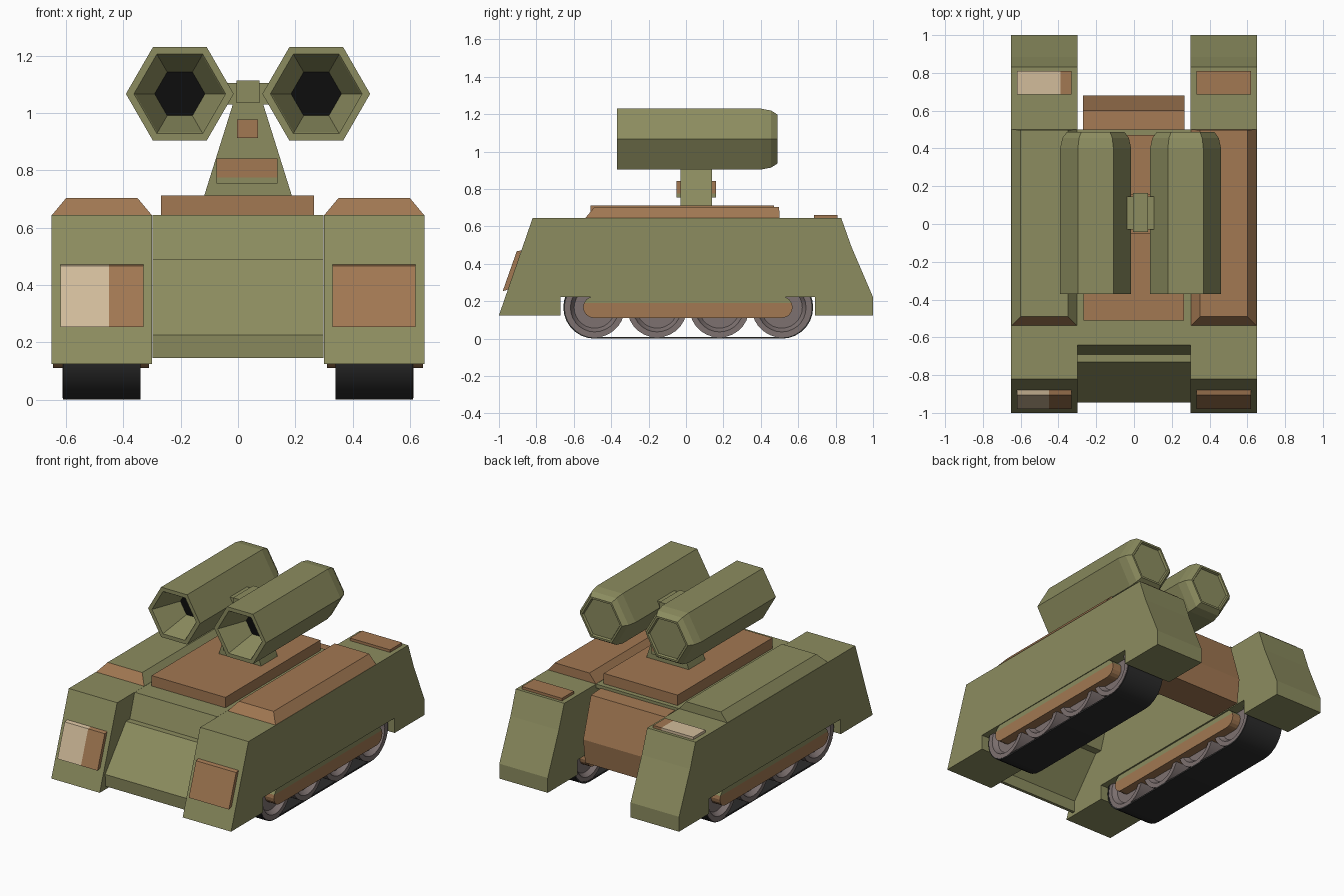
import bpy, bmesh, math
from mathutils import Vector

if "Cube" in bpy.data.objects:
    bpy.data.objects.remove(bpy.data.objects["Cube"])


def mat(name, r, g, b):
    m = bpy.data.materials.new(name)
    m.diffuse_color = (r, g, b, 1)
    m.use_nodes = True
    m.node_tree.nodes["Principled BSDF"].inputs["Base Color"].default_value = m.diffuse_color
    return m


green = mat("olive_green", 0.263, 0.265, 0.115)
brown = mat("rust_brown", 0.36, 0.188, 0.085)
beige = mat("pale_beige", 0.644, 0.503, 0.328)
black = mat("bore_black", 0.004, 0.004, 0.004)
rubber = mat("tread_black", 0.025, 0.025, 0.025)
grey = mat("wheel_grey", 0.205, 0.165, 0.162)


def finish(name, bm, mats, rule=None, smooth=False):
    bmesh.ops.recalc_face_normals(bm, faces=bm.faces)
    if rule:
        for f in bm.faces:
            f.material_index = rule(f)
    me = bpy.data.meshes.new(name)
    bm.to_mesh(me)
    bm.free()
    ob = bpy.data.objects.new(name, me)
    bpy.context.collection.objects.link(ob)
    for m in mats:
        me.materials.append(m)
    if smooth:
        bpy.ops.object.select_all(action='DESELECT')
        ob.select_set(True)
        bpy.context.view_layer.objects.active = ob
        bpy.ops.object.shade_smooth_by_angle(angle=math.radians(30))
    return ob


def prism_mesh(profile, x0, x1):
    """Extrude a (y, z) profile along x."""
    bm = bmesh.new()
    a = [bm.verts.new((x0, y, z)) for y, z in profile]
    b = [bm.verts.new((x1, y, z)) for y, z in profile]
    bm.faces.new(a)
    bm.faces.new(b[::-1])
    n = len(a)
    for i in range(n):
        j = (i + 1) % n
        bm.faces.new((a[i], b[i], b[j], a[j]))
    return bm


def prism(name, profile, x0, x1, m):
    return finish(name, prism_mesh(profile, x0, x1), [m])


def frustum(name, bottom, top, mats, rule=None):
    """Block between two rectangles (x0, x1, y0, y1, z)."""
    bm = bmesh.new()
    vs = []
    for x0, x1, y0, y1, z in (bottom, top):
        vs.append([bm.verts.new(p) for p in ((x0, y0, z), (x1, y0, z), (x1, y1, z), (x0, y1, z))])
    a, b = vs
    bm.faces.new(a[::-1])
    bm.faces.new(b)
    for i in range(4):
        j = (i + 1) % 4
        bm.faces.new((a[i], a[j], b[j], b[i]))
    return finish(name, bm, mats, rule)


def box(name, x0, x1, y0, y1, z0, z1, m):
    return frustum(name, (x0, x1, y0, y1, z0), (x0, x1, y0, y1, z1), [m])


def lathe(name, profile, n, axis, c, mats, rule=None, smooth=False):
    """Rings (position along axis, radius) about the x or y axis, both ends capped."""
    bm = bmesh.new()
    rings = []
    for a, r in profile:
        ring = []
        for i in range(n):
            t = 2 * math.pi * i / n
            u, v = r * math.cos(t), r * math.sin(t)
            ring.append(bm.verts.new((c[0] + u, a, c[1] + v) if axis == 'y' else (a, c[0] + u, c[1] + v)))
        rings.append(ring)
    bm.faces.new(rings[0])
    bm.faces.new(rings[-1][::-1])
    for p, q in zip(rings, rings[1:]):
        for i in range(n):
            j = (i + 1) % n
            bm.faces.new((p[i], p[j], q[j], q[i]))
    return finish(name, bm, mats, rule, smooth)


def stadium(y0, y1, z, r, n=14):
    pts = []
    for cy, start in ((y1, -90), (y0, 90)):
        for i in range(n + 1):
            t = math.radians(start + 180 * i / n)
            pts.append((cy + r * math.cos(t), z + r * math.sin(t)))
    return pts


# central hull: thin armour shell with stepped nose, open underneath
prism("hull_shell", [(-0.94, 0.145), (-0.945, 0.225), (-0.73, 0.49), (-0.69, 0.49), (-0.64, 0.645),
                     (0.5, 0.645), (0.5, 0.62), (-0.62, 0.62), (-0.67, 0.465), (-0.72, 0.465),
                     (-0.92, 0.22), (-0.92, 0.145)], -0.299, 0.299, green)
prism("rear_engine_box", [(0.44, 0.2), (0.44, 0.63), (0.6, 0.62), (0.68, 0.36), (0.66, 0.2)], -0.27, 0.267, brown)
box("deck_plate", -0.268, 0.266, -0.51, 0.47, 0.64, 0.713, brown)

# side pods, roof fenders, hatches and running gear
pod = [(-1, 0.125), (-0.82, 0.645), (0.83, 0.645), (0.885, 0.49), (1, 0.222), (1, 0.125),
       (0.69, 0.125), (0.69, 0.222), (-0.67, 0.222), (-0.67, 0.125)]
hatch = [(-0.952, 0.262), (-0.98, 0.254), (-0.905, 0.467), (-0.88, 0.472)]
for s, side in ((-1, "left"), (1, "right")):
    def xs(a, b):
        return sorted((s * a, s * b))

    prism(side + "_side_pod", pod, *xs(0.30, 0.65), green)
    mats = [brown, green if s < 0 else brown]
    frustum(side + "_roof_fender", (*xs(0.30, 0.65), -0.54, 0.50, 0.643), (*xs(0.35, 0.60), -0.49, 0.498, 0.703),
            mats, lambda f: 0 if f.normal.y < -0.5 else 1)

    # front and rear hatches, the left pair partly pale
    cut_f, cut_r = (0.45, 0.39) if s < 0 else (0.33, 0.33)
    prism(side + "_front_hatch", hatch, *xs(cut_f, 0.62), beige if s < 0 else brown)
    box(side + "_rear_hatch", *xs(cut_r, 0.62), 0.685, 0.81, 0.64, 0.662, beige if s < 0 else brown)
    if s < 0:
        prism("left_front_hatch_brown", hatch, *xs(0.33, cut_f), brown)
        box("left_rear_hatch_brown", *xs(0.33, cut_r), 0.685, 0.81, 0.64, 0.662, brown)

    # track belt
    bm = bmesh.new()
    x0, x1 = xs(0.34, 0.61)
    loops = [[bm.verts.new((x, y, z)) for y, z in stadium(-0.488, 0.512, 0.168, r)]
             for x, r in ((x0, 0.168), (x1, 0.168), (x1, 0.158), (x0, 0.158))]
    n = len(loops[0])
    for k in range(4):
        p, q = loops[k], loops[(k + 1) % 4]
        for i in range(n):
            j = (i + 1) % n
            bm.faces.new((p[i], p[j], q[j], q[i]))
    finish(side + "_track_belt", bm, [rubber], smooth=True)

    # road wheels with dished faces
    for i in range(4):
        lathe(f"{side}_road_wheel_{i + 1}",
              [(s * a, r) for a, r in ((0.37, 0.11), (0.35, 0.125), (0.342, 0.13), (0.342, 0.16),
                                       (0.612, 0.16), (0.612, 0.13), (0.60, 0.125), (0.58, 0.11))],
              28, 'x', (-0.488 + i * 0.3333, 0.166), [grey], smooth=True)

    # guard rail across the wheels, green upper edge
    bm = prism_mesh(stadium(-0.493, 0.513, 0.168, 0.057, 8), *xs(0.31, 0.645))
    bmesh.ops.bisect_plane(bm, geom=bm.verts[:] + bm.edges[:] + bm.faces[:],
                           plane_co=Vector((0, 0, 0.19)), plane_no=Vector((0, 0, 1)))
    finish(side + "_guard_rail", bm, [brown, green],
           lambda f: 1 if f.calc_center_median().z > 0.19 else 0)

    # hexagonal launch tube with tapered bore
    def tube_rule(f):
        return 1 if len(f.verts) == 6 and f.calc_center_median().y < 0 else 0
    lathe(side + "_launch_tube",
          [(-0.18, 0.088), (-0.365, 0.156), (-0.37, 0.16), (-0.37, 0.188), (0.40, 0.188), (0.455, 0.176),
           (0.488, 0.152), (0.488, 0.138), (0.475, 0.132)],
          6, 'y', (0.035 + s * 0.238, 1.067), [green, black], tube_rule)

# launcher pedestal and cross mount
frustum("launcher_pedestal", (-0.12, 0.19, -0.03, 0.14, 0.705), (-0.015, 0.085, -0.03, 0.14, 1.04), [green])
box("pedestal_band", -0.075, 0.137, -0.05, 0.16, 0.775, 0.842, brown)
box("pedestal_band_lower", -0.075, 0.137, -0.05, 0.16, 0.755, 0.775, green)
box("pedestal_badge_plate", -0.004, 0.07, -0.036, 0.146, 0.913, 0.977, brown)
box("tube_cross_mount", -0.06, 0.13, -0.03, 0.145, 1.03, 1.105, green)
box("mount_collar", -0.006, 0.075, -0.042, 0.165, 1.035, 1.113, green)
